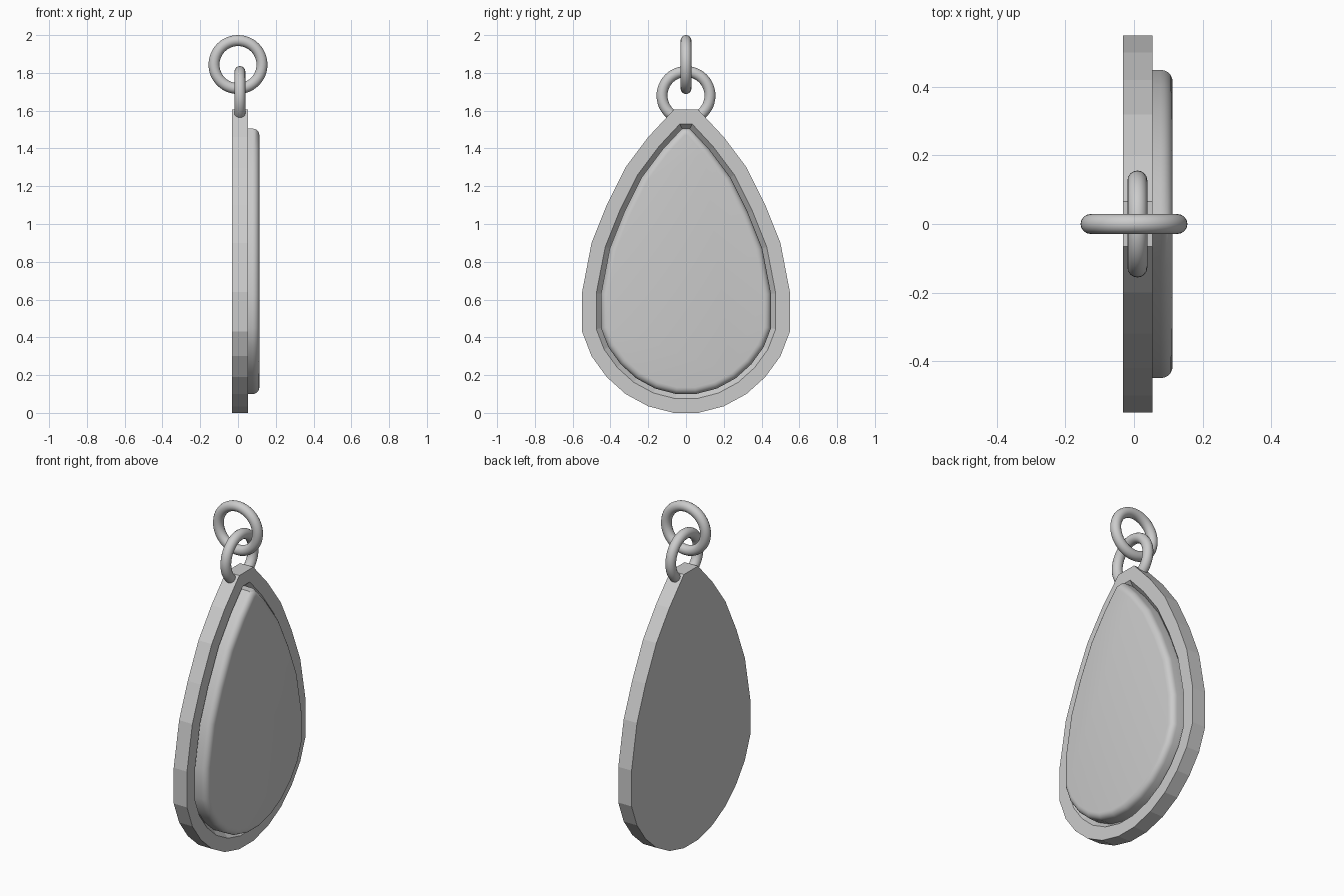
import bpy, bmesh, math
from mathutils import Vector

if "Cube" in bpy.data.objects:
    bpy.data.objects.remove(bpy.data.objects["Cube"])

# Right half of the teardrop outline (y, z), top to bottom
HALF = [(0.065, 1.605), (0.2, 1.46), (0.32, 1.30), (0.42, 1.10), (0.5, 0.9),
        (0.55, 0.64), (0.55, 0.43), (0.5, 0.30), (0.42, 0.19), (0.32, 0.10),
        (0.2, 0.035), (0.065, 0.0)]
OUTLINE = [Vector(p) for p in HALF] + [Vector((-y, z)) for y, z in reversed(HALF)]


def inset(points, d):
    """Mitred inward offset of a clockwise outline."""
    result = []
    for i, p in enumerate(points):
        a = (p - points[i - 1]).normalized()
        b = (points[(i + 1) % len(points)] - p).normalized()
        n1, n2 = Vector((a.y, -a.x)), Vector((b.y, -b.x))
        result.append(p + (n1 + n2) * (d / (1 + n1.dot(n2))))
    return result


def teardrop(name, levels, smooth=False):
    """Stack inset outlines given as (inset, x) and cap both ends."""
    bm = bmesh.new()
    loops = [[bm.verts.new((x, p.x, p.y)) for p in inset(OUTLINE, d)]
             for d, x in levels]
    n = len(OUTLINE)
    for lo, hi in zip(loops, loops[1:]):
        for i in range(n):
            j = (i + 1) % n
            bm.faces.new((lo[i], lo[j], hi[j], hi[i]))
    bm.faces.new(loops[0])
    bm.faces.new(loops[-1])
    bmesh.ops.recalc_face_normals(bm, faces=bm.faces)
    mesh = bpy.data.meshes.new(name)
    bm.to_mesh(mesh)
    bm.free()
    obj = bpy.data.objects.new(name, mesh)
    bpy.context.collection.objects.link(obj)
    if smooth:
        bpy.ops.object.select_all(action='DESELECT')
        obj.select_set(True)
        bpy.context.view_layer.objects.active = obj
        bpy.ops.object.shade_smooth_by_angle(angle=math.radians(35))
    return obj


def ring(name, location, rotation):
    bpy.ops.mesh.primitive_torus_add(location=location, rotation=rotation,
                                     major_radius=0.127, minor_radius=0.029,
                                     major_segments=48, minor_segments=16)
    bpy.context.object.name = name
    bpy.ops.object.shade_smooth()


# Flat setting with a shallow recess in its +x face
teardrop("pendant_setting", [(0, -0.032), (0, 0.054), (0.075, 0.054), (0.1, 0.025)])

# Raised stone with a rounded edge
R = 0.035
edge = [(0.1 + R * (1 - math.cos(t)), 0.078 + R * math.sin(t))
        for t in [math.pi / 2 * k / 5 for k in range(6)]]
teardrop("stone", [(0.1, 0.015)] + edge, smooth=True)

# Two interlocking jump rings
ring("lower_ring", (0.01, 0, 1.68), (0, math.pi / 2, 0))
ring("upper_ring", (0, 0, 1.844), (math.pi / 2, 0, 0))
